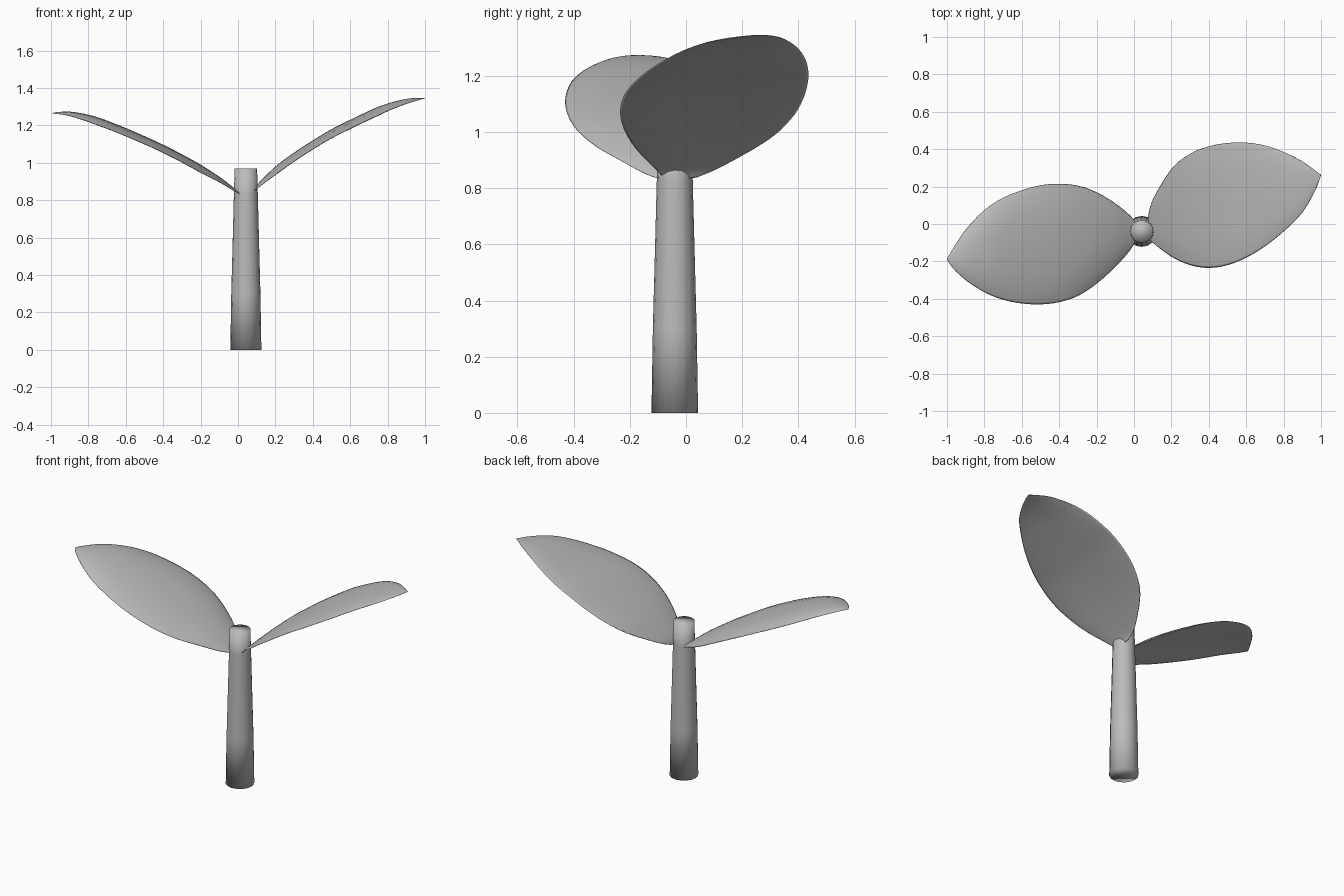
import bpy, bmesh, math

if "Cube" in bpy.data.objects:
    bpy.data.objects.remove(bpy.data.objects["Cube"])

grey = bpy.data.materials.new("plain_grey")
grey.diffuse_color = (0.5, 0.5, 0.5, 1)
grey.use_nodes = True
grey.node_tree.nodes["Principled BSDF"].inputs["Base Color"].default_value = grey.diffuse_color


def finish(name, bm):
    bmesh.ops.remove_doubles(bm, verts=bm.verts, dist=0.0005)
    bmesh.ops.recalc_face_normals(bm, faces=bm.faces)
    for f in bm.faces:
        f.smooth = True
    me = bpy.data.meshes.new(name)
    bm.to_mesh(me)
    bm.free()
    me.materials.append(grey)
    ob = bpy.data.objects.new(name, me)
    bpy.context.collection.objects.link(ob)
    return ob


def loft(name, rings, caps):
    bm = bmesh.new()
    vs = [[bm.verts.new(p) for p in r] for r in rings]
    n = len(vs[0])
    for a, b in zip(vs, vs[1:]):
        for i in range(n):
            j = (i + 1) % n
            bm.faces.new((a[i], a[j], b[j], b[i]))
    if caps:
        bm.faces.new(vs[0])
        bm.faces.new(vs[-1])
    return finish(name, bm)


def spline(rows, sub=3):
    # smooth curve through the outline stations
    out = []
    for k in range(len(rows) - 1):
        p0, p1 = rows[max(k - 1, 0)], rows[k]
        p2, p3 = rows[k + 1], rows[min(k + 2, len(rows) - 1)]
        for s in range(sub):
            t = s / sub
            out.append([0.5 * (2 * b + (c - a) * t + (2 * a - 5 * b + 4 * c - d) * t * t
                               + (3 * b - a - 3 * c + d) * t ** 3)
                        for a, b, c, d in zip(p0, p1, p2, p3)])
    out.append(rows[-1])
    return out


def leaf(name, rows, thick, tilt, dome):
    # stations are x, low y, high y, middle z; section is a thin plate with rounded rims
    n = 12
    rings = []
    for x, lo, hi, z in spline(rows):
        c, w = (lo + hi) / 2, (hi - lo) / 2
        scale = min(1, w / 0.25)
        ring = []
        for i in range(2 * n):
            a = math.pi * i / n
            v = math.cos(a)
            side = 0 if i in (0, n) else (1 if i < n else -1)
            h = thick * (1 - v ** 4) * side + tilt * v + dome * (0.5 - v * v)
            ring.append((x, c + w * v, z + h * scale))
        rings.append(ring)
    return loft(name, rings, True)


# stem, slightly tapered
profile = [(0, 0.083), (0.3, 0.078), (0.6, 0.070), (0.83, 0.064), (0.97, 0.060)]
loft("stem", [[(0.042 + r * math.cos(math.tau * i / 16),
                -0.04 + r * math.sin(math.tau * i / 16), z) for i in range(16)]
              for z, r in profile], True)

# right leaf
leaf("right_leaf", [
    (0.075, -0.07, 0.04, 0.835), (0.10, -0.10, 0.13, 0.870), (0.20, -0.175, 0.295, 0.957),
    (0.30, -0.22, 0.375, 1.030), (0.40, -0.235, 0.415, 1.095), (0.50, -0.22, 0.433, 1.155),
    (0.60, -0.18, 0.435, 1.205), (0.70, -0.12, 0.42, 1.253), (0.80, -0.04, 0.385, 1.296),
    (0.90, 0.06, 0.335, 1.328), (0.97, 0.18, 0.285, 1.341), (1.0, 0.26, 0.264, 1.345)],
    0.014, 0.02, 0.006)

# left leaf
leaf("left_leaf", [
    (0.015, -0.08, 0.0, 0.832), (-0.02, -0.14, 0.045, 0.853), (-0.10, -0.23, 0.11, 0.905),
    (-0.20, -0.32, 0.17, 0.960), (-0.30, -0.385, 0.205, 1.015), (-0.40, -0.418, 0.215, 1.066),
    (-0.50, -0.43, 0.207, 1.112), (-0.60, -0.425, 0.18, 1.155), (-0.70, -0.405, 0.14, 1.195),
    (-0.80, -0.365, 0.075, 1.230), (-0.90, -0.30, -0.03, 1.257), (-0.97, -0.235, -0.135, 1.264),
    (-1.0, -0.19, -0.186, 1.263)],
    0.018, 0.0, 0.025)
